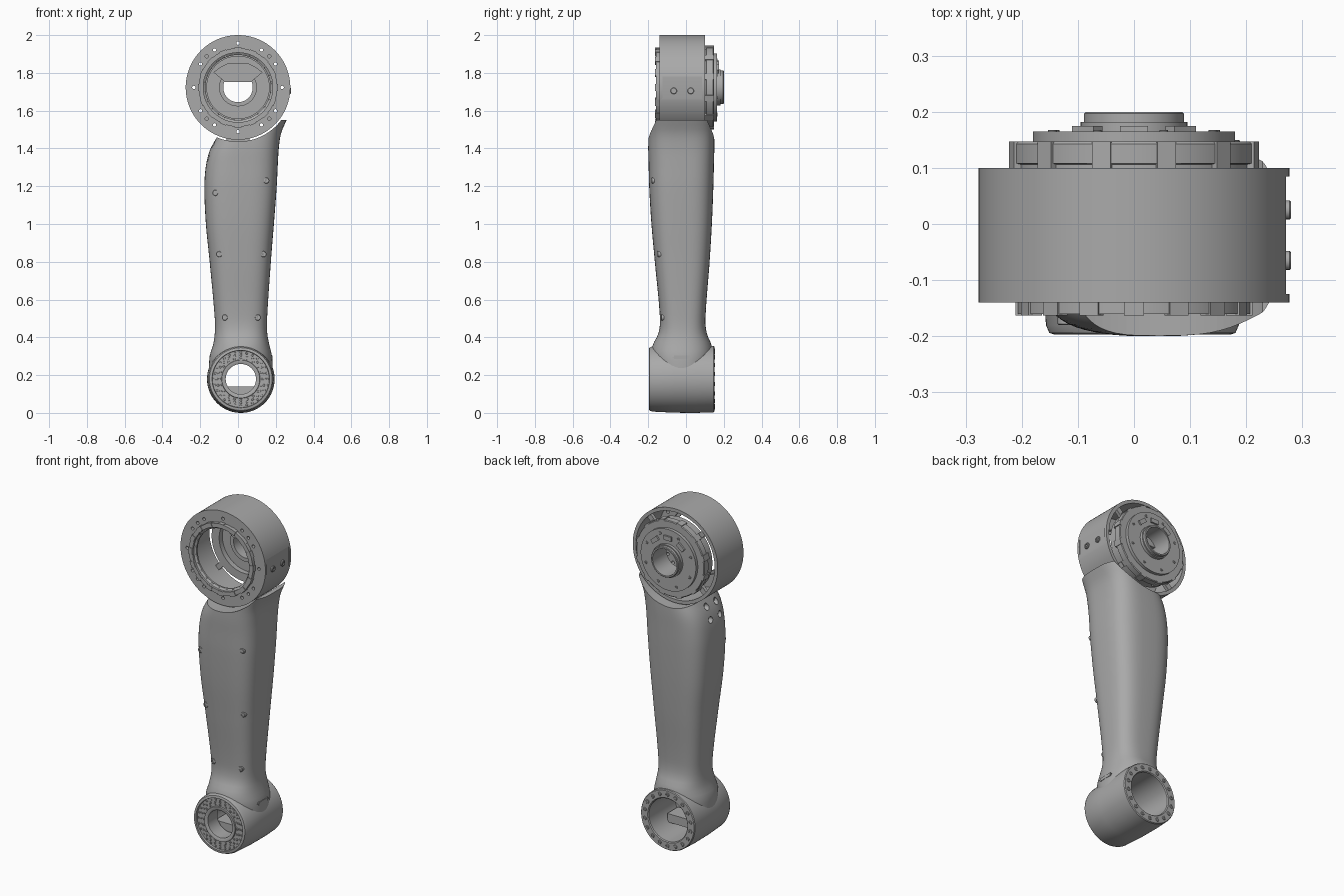
import bpy
import bmesh
from math import sin, cos, pi, radians
from mathutils import Matrix, Vector

if "Cube" in bpy.data.objects:
    bpy.data.objects.remove(bpy.data.objects["Cube"])

GREY = bpy.data.materials.new("machined grey")
GREY.use_nodes = True
GREY.diffuse_color = (0.4, 0.4, 0.4, 1)
GREY.node_tree.nodes["Principled BSDF"].inputs["Base Color"].default_value = (0.4, 0.4, 0.4, 1)

RING = Vector((0, 0, 1.723))     # centre of the upper joint
HUB = Vector((0.015, 0, 0.179))  # centre of the lower joint


def lathe(bm, profile, matrix, steps=96):
    """Revolve a closed (radius, y) profile about the local y axis."""
    rows = []
    for i in range(steps):
        a = 2 * pi * i / steps
        rows.append([bm.verts.new(matrix @ Vector((r * sin(a), y, r * cos(a)))) for r, y in profile])
    n = len(profile)
    for i in range(steps):
        p, q = rows[i], rows[(i + 1) % steps]
        for j in range(n):
            k = (j + 1) % n
            bm.faces.new((p[j], p[k], q[k], q[j]))


def rod(bm, matrix, radius, depth, steps=24):
    """Solid cylinder along the local y axis."""
    turn = Matrix.Rotation(pi / 2, 4, 'X')
    bmesh.ops.create_cone(bm, cap_ends=True, segments=steps, radius1=radius, radius2=radius,
                          depth=depth, matrix=matrix @ turn)


def block(bm, matrix, size):
    bmesh.ops.create_cube(bm, size=1, matrix=matrix @ Matrix.Diagonal((*size, 1)))


def at(x, y, z, turn=0):
    """Placement facing -y, turned about the vertical axis."""
    return Matrix.Translation((x, y, z)) @ Matrix.Rotation(radians(turn), 4, 'Z')


def around(centre, angle, radius, y):
    """Placement on a circle about a joint axis, local z pointing outwards."""
    return (Matrix.Translation(centre + Vector((0, y, 0)))
            @ Matrix.Rotation(radians(angle), 4, 'Y') @ Matrix.Translation((0, 0, radius)))


def finish(bm, name, smooth=True):
    bmesh.ops.recalc_face_normals(bm, faces=bm.faces)
    mesh = bpy.data.meshes.new(name)
    bm.to_mesh(mesh)
    bm.free()
    obj = bpy.data.objects.new(name, mesh)
    bpy.context.collection.objects.link(obj)
    mesh.materials.append(GREY)
    if smooth:
        shade(obj)
    return obj


def shade(obj):
    bpy.ops.object.select_all(action='DESELECT')
    obj.select_set(True)
    bpy.context.view_layer.objects.active = obj
    bpy.ops.object.shade_smooth_by_angle(angle=radians(32))


def cut(obj, bm):
    """Subtract a bmesh from an object."""
    cutter = finish(bm, "cutter", smooth=False)
    cutter.hide_render = True
    mod = obj.modifiers.new("cut", 'BOOLEAN')
    mod.operation = 'DIFFERENCE'
    mod.solver = 'EXACT'
    mod.object = cutter
    bpy.ops.object.select_all(action='DESELECT')
    bpy.context.view_layer.objects.active = obj
    obj.select_set(True)
    bpy.ops.object.modifier_apply(modifier=mod.name)
    bpy.data.objects.remove(cutter)
    shade(obj)


def turned(name, profile, centre):
    bm = bmesh.new()
    lathe(bm, profile, Matrix.Translation(centre))
    return finish(bm, name)


# Limb sections: height, left, right, front, back, squareness
SECTIONS = [
    (.18, -.155, .185, -.15, .11, 2.4), (.30, -.15, .18, -.185, .14, 2.3),
    (.36, -.132, .166, -.176, .135, 2.3), (.42, -.123, .155, -.146, .11, 2.6),
    (.50, -.123, .154, -.138, .103, 2.9), (.80, -.15, .174, -.165, .125, 3.1),
    (1.0, -.17, .19, -.183, .137, 3.2), (1.2, -.178, .205, -.195, .145, 3.2),
    (1.32, -.168, .211, -.198, .148, 3.2), (1.4, -.145, .216, -.2, .15, 3.2),
    (1.48, -.1, .228, -.198, .15, 3.2), (1.55, -.07, .257, -.196, .15, 3.2)]


def section(z):
    """Smoothly interpolated limb section at a height."""
    i = max(k for k in range(len(SECTIONS) - 1) if SECTIONS[k][0] <= z)
    p, q = SECTIONS[i], SECTIONS[i + 1]
    before, after = SECTIONS[max(i - 1, 0)], SECTIONS[min(i + 2, len(SECTIONS) - 1)]
    h = q[0] - p[0]
    t = (z - p[0]) / h
    out = []
    for k in range(1, 6):
        m = (q[k] - before[k]) / (q[0] - before[0]) * h
        n = (after[k] - p[k]) / (after[0] - p[0]) * h
        out.append(p[k] + t * m + t * t * (3 * (q[k] - p[k]) - 2 * m - n)
                   + t ** 3 * (m + n - 2 * (q[k] - p[k])))
    return out


def front_y(x, z):
    left, right, front, back, e = section(z)
    u = abs((2 * x - left - right) / (right - left))
    mid = (front + back) / 2
    return mid + (front - mid) * (1 - u ** e) ** (1 / e)


# Limb body: lofted rounded sections, cut to fit both joints
bm = bmesh.new()
SIDES, LEVELS = 64, 56
loops = []
for i in range(LEVELS + 1):
    z = SECTIONS[0][0] + (SECTIONS[-1][0] - SECTIONS[0][0]) * i / LEVELS
    left, right, front, back, e = section(min(z, SECTIONS[-1][0]))
    loop = []
    for j in range(SIDES):
        c, s = cos(2 * pi * j / SIDES), sin(2 * pi * j / SIDES)
        fx, fy = [(1 if v > 0 else -1) * abs(v) ** (2 / e) for v in (c, s)]
        loop.append(bm.verts.new(((left + right + fx * (right - left)) / 2,
                                  (front + back + fy * (back - front)) / 2, z)))
    loops.append(loop)
for lower, upper in zip(loops, loops[1:]):
    for j in range(SIDES):
        k = (j + 1) % SIDES
        bm.faces.new((lower[j], lower[k], upper[k], upper[j]))
bm.faces.new(loops[0][::-1])
bm.faces.new(loops[-1])
limb = finish(bm, "limb_body")
bm = bmesh.new()
rod(bm, Matrix.Translation(RING), 0.287, 1, 128)
rod(bm, Matrix.Translation(HUB), 0.168, 1, 96)
for y in (0.0, -0.09):
    for z in (1.35, 1.42):
        rod(bm, at(section(z)[0], y, z, 90), 0.018, 0.05)
cut(limb, bm)

# Saddle joining the limb to the upper joint
bm = bmesh.new()
block(bm, at(0, -0.02, 1.44), (0.12, 0.2, 0.03))
finish(bm, "ring_saddle", smooth=False)

# Upper joint: hollow drum with a drilled front flange and flat side pad
drum = turned("upper_drum", [(.277, -.14), (.277, .1), (.257, .1), (.257, -.115), (.19, -.115), (.19, -.14)], RING)
bm = bmesh.new()
for quarter in range(4):
    for a in (0, 32, 45, 58):
        rod(bm, around(RING, quarter * 90 + a, 0.234, -0.13), 0.009, 0.08, 16)
block(bm, at(0.321, -0.02, 1.7), (0.1, 0.21, 0.2))
cut(drum, bm)

# Raised front bezel with lugs
turned("front_bezel", [(.208, -.16), (.208, -.135), (.172, -.13), (.172, -.14), (.184, -.148), (.184, -.16)], RING)
bm = bmesh.new()
for i in range(16):
    block(bm, around(RING, 22.5 * i, 0.198, -0.151), (0.036, 0.024, 0.026))
finish(bm, "bezel_lugs", smooth=False)

# Rear rotor: stepped disc with a hollow boss
turned("rear_rotor", [
    (.078, .2), (.086, .2), (.089, .197), (.089, .182), (.095, .182), (.095, .165), (.18, .165),
    (.18, .147), (.218, .147), (.222, .143), (.222, .108), (.214, .106), (.214, .06),
    (.165, .06), (.165, .09), (.1, .09), (.1, .07), (.078, .07)], RING)
bm = bmesh.new()
for i in range(12):
    block(bm, around(RING, 30 * i + 15, 0.212, 0.122), (0.034, 0.05, 0.028))
for i in range(4):
    block(bm, around(RING, 90 * i + 45, 0.236, 0.075), (0.03, 0.02, 0.05))
for a in (-40, 0, 40):
    block(bm, around(RING, a, 0.13, 0.167), (0.05, 0.016, 0.025))
finish(bm, "rotor_lugs", smooth=False)

# Cover plate inside the drum
bm = bmesh.new()
outline = [(-.13, .08), (-.07, .03), (.07, .03), (.13, .08), (.09, .11), (.05, .13), (-.05, .13), (-.09, .11)]
base = bm.faces.new([bm.verts.new((x, 0.055, RING.z + z)) for x, z in outline])
extruded = bmesh.ops.extrude_face_region(bm, geom=[base])
bmesh.ops.translate(bm, vec=(0, 0.035, 0), verts=[v for v in extruded["geom"] if isinstance(v, bmesh.types.BMVert)])
finish(bm, "inner_cover", smooth=False)

# Lower joint: bored hub with a recessed front face
turned("lower_hub", [
    (.157, -.197), (.166, -.194), (.172, -.18), (.178, -.06), (.179, .05), (.176, .145), (.172, .15),
    (.13, .15), (.125, .145), (.125, -.1), (.08, -.1), (.08, -.188), (.09, -.193), (.1, -.193),
    (.102, -.186), (.15, -.186), (.152, -.197)], HUB)
bm = bmesh.new()
block(bm, at(HUB.x, -0.04, 0.115), (0.2, 0.1, 0.05))
finish(bm, "hub_ledge", smooth=False)

# Small fasteners: socket-headed caps
bm = bmesh.new()
CAP = [(1, -.2), (.85, -.35), (.5, -.35), (.5, 0), (.01, 0), (.01, .8), (1, .8)]


def screw(matrix, radius):
    lathe(bm, [(r * radius, y * radius) for r, y in CAP], matrix, 16)


for x, z in ((-.12, 1.165), (.15, 1.23), (-.1, .84), (.135, .84), (-.07, .505), (.105, .505)):
    screw(at(x, front_y(x, z), z), 0.016)
for y in (-0.065, 0.025):
    screw(at(0.274, y, 1.705, 90), 0.017)
for i in range(18):
    screw(around(HUB, 20 * i, 0.151, 0.15) @ Matrix.Rotation(pi, 4, 'Z'), 0.011)
for radius, count in ((0.112, 20), (0.126, 24), (0.14, 28)):
    for i in range(count):
        screw(around(HUB, 360 * i / count, radius, -0.187), 0.006)
for i in range(24):
    screw(around(RING, 15 * i + 7, 0.178, -0.143), 0.006)
for i in range(8):
    screw(around(RING, 45 * i + 20, 0.155, 0.165) @ Matrix.Rotation(pi, 4, 'Z'), 0.008)
finish(bm, "fasteners")

# Slim pill-shaped bar on the hub side
bm = bmesh.new()
block(bm, at(section(0.295)[1] - 0.004, -0.022, 0.295), (0.012, 0.1, 0.018))
bmesh.ops.bevel(bm, geom=[e for e in bm.edges if abs(e.verts[0].co.x - e.verts[1].co.x) > 0.005],
                offset=0.008, segments=4, affect='EDGES')
finish(bm, "side_slot")
